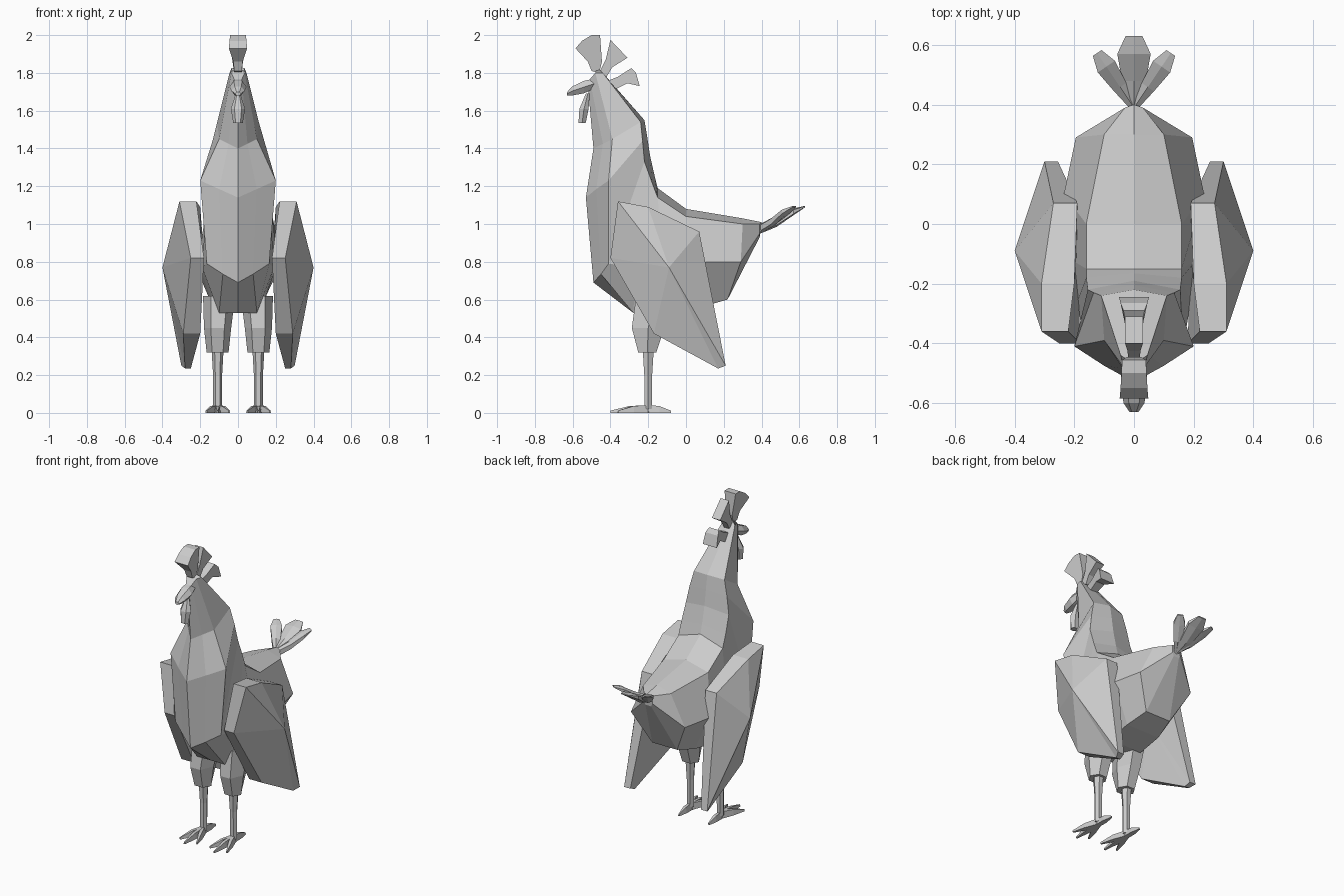
import bpy, bmesh, math
from mathutils import Matrix, Vector


def finish(name, bm):
    bmesh.ops.remove_doubles(bm, verts=bm.verts, dist=0.0005)
    bmesh.ops.recalc_face_normals(bm, faces=bm.faces)
    me = bpy.data.meshes.new(name)
    bm.to_mesh(me)
    bm.free()
    ob = bpy.data.objects.new(name, me)
    bpy.context.collection.objects.link(ob)
    return ob


def loft(name, rings):
    """Skin equal-length rings of points and cap both ends."""
    bm = bmesh.new()
    vs = [[bm.verts.new(p) for p in r] for r in rings]
    n = len(vs[0])
    for a, b in zip(vs, vs[1:]):
        for i in range(n):
            j = (i + 1) % n
            bm.faces.new((a[i], a[j], b[j], b[i]))
    bm.faces.new(vs[0])
    bm.faces.new(vs[-1])
    return finish(name, bm)


def ring(cx, cy, z, rx, ry, n=6):
    return [(cx + rx * math.cos(2 * math.pi * i / n), cy + ry * math.sin(2 * math.pi * i / n), z)
            for i in range(n)]


def slab(name, pts):
    """Side profile (y, z, half width) made solid across x."""
    return loft(name, [[(s * w, y, z) for y, z, w in pts] for s in (-1, 1)])


# Body and neck: keel, low side, flank, shoulder, spine (y z | xyz | xyz | xyz | y z)
body = [
    (.39, .93, .02, .39, .93, .03, .39, .95, .03, .39, 1.0, .40, 1.01),
    (.22, .60, .09, .22, .60, .195, .29, .80, .10, .30, 1.0, .30, 1.03),
    (.08, .56, .12, .08, .56, .235, .10, .80, .16, .0, 1.04, .0, 1.08),
    (-.08, .53, .12, -.08, .53, .21, -.12, .80, .16, -.15, 1.14, -.15, 1.19),
    (-.28, .53, .10, -.28, .53, .19, -.26, .77, .16, -.18, 1.22, -.165, 1.25),
    (-.49, .69, .08, -.45, .735, .165, -.41, .79, .155, -.22, 1.33, -.19, 1.36),
    (-.53, 1.14, .10, -.475, 1.185, .20, -.41, 1.23, .135, -.23, 1.44, -.205, 1.46),
    (-.49, 1.40, .05, -.44, 1.425, .10, -.39, 1.45, .11, -.24, 1.54, -.22, 1.55),
    (-.52, 1.74, .02, -.51, 1.765, .035, -.48, 1.80, .045, -.44, 1.80, -.47, 1.83),
]
rings = []
for r in body:
    side = [r[2:5], r[5:8], r[8:11]]
    rings.append([(0, r[0], r[1])] + side + [(0, r[11], r[12])]
                 + [(-x, y, z) for x, y, z in reversed(side)])
loft("body", rings)

# Wings: outer rim fans to a raised peak, inner rim closes flat
outer = [(.31, -.36, 1.12), (.31, -.20, 1.09), (.27, .07, .96), (.30, .21, .25),
         (.28, .17, .235), (.29, -.17, .42), (.25, -.40, .82)]
inner_x = [.22, .20, .19, .255, .25, .20, .18]
for s, tag in ((1, "left"), (-1, "right")):
    bm = bmesh.new()
    o = [bm.verts.new((s * x, y, z)) for x, y, z in outer]
    i = [bm.verts.new((s * w, p[1], p[2])) for w, p in zip(inner_x, outer)]
    peak = bm.verts.new((s * .40, -.09, .77))
    back = bm.verts.new((s * .19, -.09, .77))
    for k in range(len(o)):
        m = (k + 1) % len(o)
        bm.faces.new((o[k], o[m], i[m], i[k]))
        bm.faces.new((o[k], o[m], peak))
        bm.faces.new((i[k], i[m], back))
    finish("wing_" + tag, bm)

    # Thigh and shin
    c = s * .108
    loft("thigh_" + tag, [ring(s * .10, -.16, .62, .085, .12), ring(c, -.20, .45, .072, .10),
                          ring(c, -.205, .32, .058, .055)])
    loft("shin_" + tag, [ring(c, -.20, .34, .032, .034), ring(c, -.20, .20, .024, .024),
                         ring(c, -.20, .02, .024, .022)])

    # Toes: three forward, one back
    hub = Vector((c, -.20, 0))
    for n, (dx, dy) in enumerate(((-.06, -.16), (0, -.20), (.062, -.16), (0, .12))):
        d = Vector((dx, dy, 0))
        side = Vector((-dy, dx, 0)).normalized()
        toe = []
        for t, w, h in ((-.05, .016, .042), (.5, .016, .036), (1, .005, .012)):
            p = hub + d * t
            toe.append([p - side * w, p - side * w * .6 + Vector((0, 0, h)),
                        p + side * w * .6 + Vector((0, 0, h)), p + side * w])
        loft(f"toe_{tag}_{n}", toe)

# Beak: tapering six-sided rings
beak = []
for y, z, w, h in ((-.48, 1.745, .03, .03), (-.54, 1.725, .045, .038),
                   (-.60, 1.705, .035, .028), (-.63, 1.69, .015, .010)):
    beak.append([(w * math.cos(a), y, z + h * math.sin(a))
                 for a in (k * math.pi / 3 for k in range(6))])
loft("beak", beak)

# Wattle
loft("wattle", [ring(0, -.52, 1.69, .012, .012), ring(0, -.54, 1.61, .038, .028),
                ring(0, -.55, 1.535, .025, .022)])

# Comb: three flaring lobes
slab("comb_front", [(-.50, 1.81, .02), (-.52, 1.86, .025), (-.585, 1.93, .048), (-.55, 1.97, .045),
                    (-.50, 2.0, .042), (-.455, 2.0, .04), (-.445, 1.86, .022), (-.46, 1.80, .02)])
slab("comb_middle", [(-.46, 1.80, .018), (-.425, 1.87, .022), (-.40, 1.975, .03), (-.31, 1.88, .03),
                     (-.39, 1.83, .022), (-.42, 1.78, .018)])
slab("comb_back", [(-.41, 1.76, .02), (-.36, 1.78, .025), (-.29, 1.825, .035), (-.265, 1.80, .045),
                   (-.245, 1.73, .05), (-.31, 1.745, .03), (-.37, 1.715, .025)])

# Tail feathers: one broad centre feather, two splayed narrow ones
for name, angle, size, wide in (("tail_centre", 0, 1, 1), ("tail_left", -34, .92, .62),
                                ("tail_right", 34, .92, .62)):
    rot = Matrix.Translation((0, .39, 0)) @ Matrix.Rotation(math.radians(angle), 4, 'Z')
    rows = []
    for t, w, z, h in ((-.02, .015, .965, .025), (.09, .04, 1.01, .025),
                       (.18, .056, 1.065, .018), (.24, .028, 1.092, .004)):
        rows.append([rot @ Vector((sx * w * wide, t * size, z + sz * h))
                     for sx, sz in ((-1, -.6), (0, -1), (1, -.6), (1, .6), (0, 1), (-1, .6))])
    loft(name, rows)
